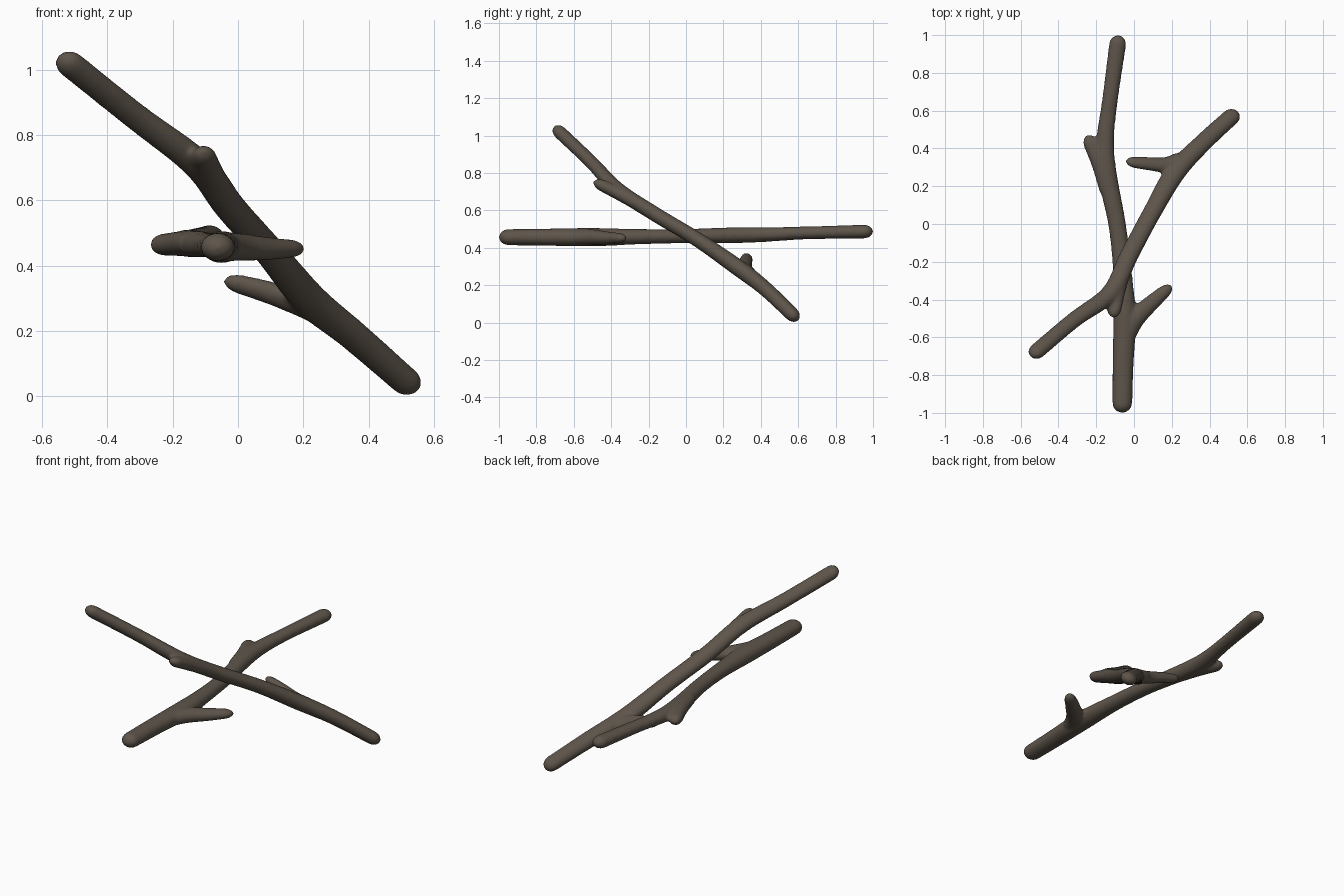
import bpy, bmesh, math
from mathutils import Vector

if "Cube" in bpy.data.objects:
    bpy.data.objects.remove(bpy.data.objects["Cube"])

bark = bpy.data.materials.new("dark bark brown")
bark.diffuse_color = (0.112, 0.091, 0.070, 1)
bark.use_nodes = True
bark.node_tree.nodes["Principled BSDF"].inputs["Base Color"].default_value = bark.diffuse_color

SIDES = 20


def spline(pts, steps=14):
    """Smooth Catmull-Rom through (x, y, z, radius) points."""
    v = [Vector(p) for p in pts]
    v = [2 * v[0] - v[1]] + v + [2 * v[-1] - v[-2]]
    out = []
    for i in range(1, len(v) - 2):
        a, b, c, d = v[i - 1:i + 3]
        for s in range(steps):
            t = s / steps
            out.append(0.5 * (2 * b + (c - a) * t + (2 * a - 5 * b + 4 * c - d) * t * t
                              + (3 * b - a - 3 * c + d) * t ** 3))
    out.append(v[-2])
    return out


def limb(bm, pts, thin, flat):
    """Sweep an ellipse, thinner along the 'thin' axis, with rounded ends."""
    path = spline(pts)
    pos = [p.xyz for p in path]
    dist = [0]
    for a, b in zip(pos, pos[1:]):
        dist.append(dist[-1] + (b - a).length)
    total = dist[-1]
    cap = 0.05
    # extra samples near the ends shape the domes
    rows = [cap * (1 - math.cos(k * math.pi / 12)) for k in range(7)]
    rows = rows + [d for d in dist if cap < d < total - cap] + [total - d for d in reversed(rows)]
    rings = []
    for d in rows:
        i = max(k for k in range(len(dist) - 1) if dist[k] <= d + 1e-9)
        f = (d - dist[i]) / (dist[i + 1] - dist[i])
        c = path[i].lerp(path[i + 1], f)
        tan = (pos[i + 1] - pos[i]).normalized()
        u = tan.cross(thin).normalized()
        v = u.cross(tan).normalized()
        e = min(d, total - d, cap) / cap
        r = c.w * max(0.08, math.sqrt(max(0, 1 - (1 - e) ** 2)))
        ring = []
        for k in range(SIDES):
            a = 2 * math.pi * k / SIDES
            ring.append(bm.verts.new(c.xyz + u * r * math.cos(a) + v * r * flat * math.sin(a)))
        rings.append(ring)
    for a, b in zip(rings, rings[1:]):
        for k in range(SIDES):
            n = (k + 1) % SIDES
            bm.faces.new((a[k], a[n], b[n], b[k]))
    bm.faces.new(rings[0][::-1])
    bm.faces.new(rings[-1])


def branch(name, limbs, thin, flat):
    """Fuse a stem and its twigs into one smooth surface."""
    bm = bmesh.new()
    for pts in limbs:
        limb(bm, pts, Vector(thin), flat)
    bmesh.ops.recalc_face_normals(bm, faces=bm.faces)
    me = bpy.data.meshes.new(name)
    bm.to_mesh(me)
    bm.free()
    me.materials.append(bark)
    ob = bpy.data.objects.new(name, me)
    bpy.context.collection.objects.link(ob)
    rm = ob.modifiers.new("fuse", 'REMESH')
    rm.mode = 'VOXEL'
    rm.voxel_size = 0.009
    rm.use_smooth_shade = True
    sm = ob.modifiers.new("soften", 'SMOOTH')
    sm.factor = 0.5
    sm.iterations = 8
    return ob


# level branch lying along y
branch("level_branch", [
    [(-0.063, -1.0, 0.457, 0.052), (-0.058, -0.75, 0.457, 0.056), (-0.05, -0.5, 0.457, 0.060),
     (-0.062, -0.25, 0.46, 0.050), (-0.09, 0.0, 0.463, 0.047), (-0.145, 0.28, 0.468, 0.052),
     (-0.152, 0.45, 0.472, 0.047), (-0.128, 0.65, 0.48, 0.042), (-0.08, 1.0, 0.488, 0.046)],
    [(-0.055, -0.62, 0.457, 0.05), (0.0, -0.51, 0.457, 0.052), (0.09, -0.42, 0.452, 0.043),
     (0.2, -0.325, 0.452, 0.030)],
    [(-0.13, 0.14, 0.468, 0.042), (-0.18, 0.32, 0.467, 0.046), (-0.25, 0.47, 0.463, 0.038)],
], (0, 0, 1), 0.82)

# slanted branch leaning across it
branch("slanted_branch", [
    [(-0.545, -0.70, 1.042, 0.045), (-0.32, -0.51, 0.862, 0.045), (-0.125, -0.365, 0.712, 0.050),
     (-0.025, -0.165, 0.58, 0.050), (0.095, 0.06, 0.445, 0.050), (0.22, 0.275, 0.296, 0.056),
     (0.36, 0.425, 0.18, 0.051), (0.545, 0.595, 0.018, 0.047)],
    [(-0.045, -0.22, 0.61, 0.040), (-0.09, -0.36, 0.69, 0.044), (-0.11, -0.495, 0.755, 0.036)],
    [(0.27, 0.355, 0.25, 0.045), (0.175, 0.315, 0.29, 0.044), (0.07, 0.32, 0.325, 0.038),
     (-0.045, 0.332, 0.355, 0.030)],
], (0, 0.62, 0.78), 0.80)
